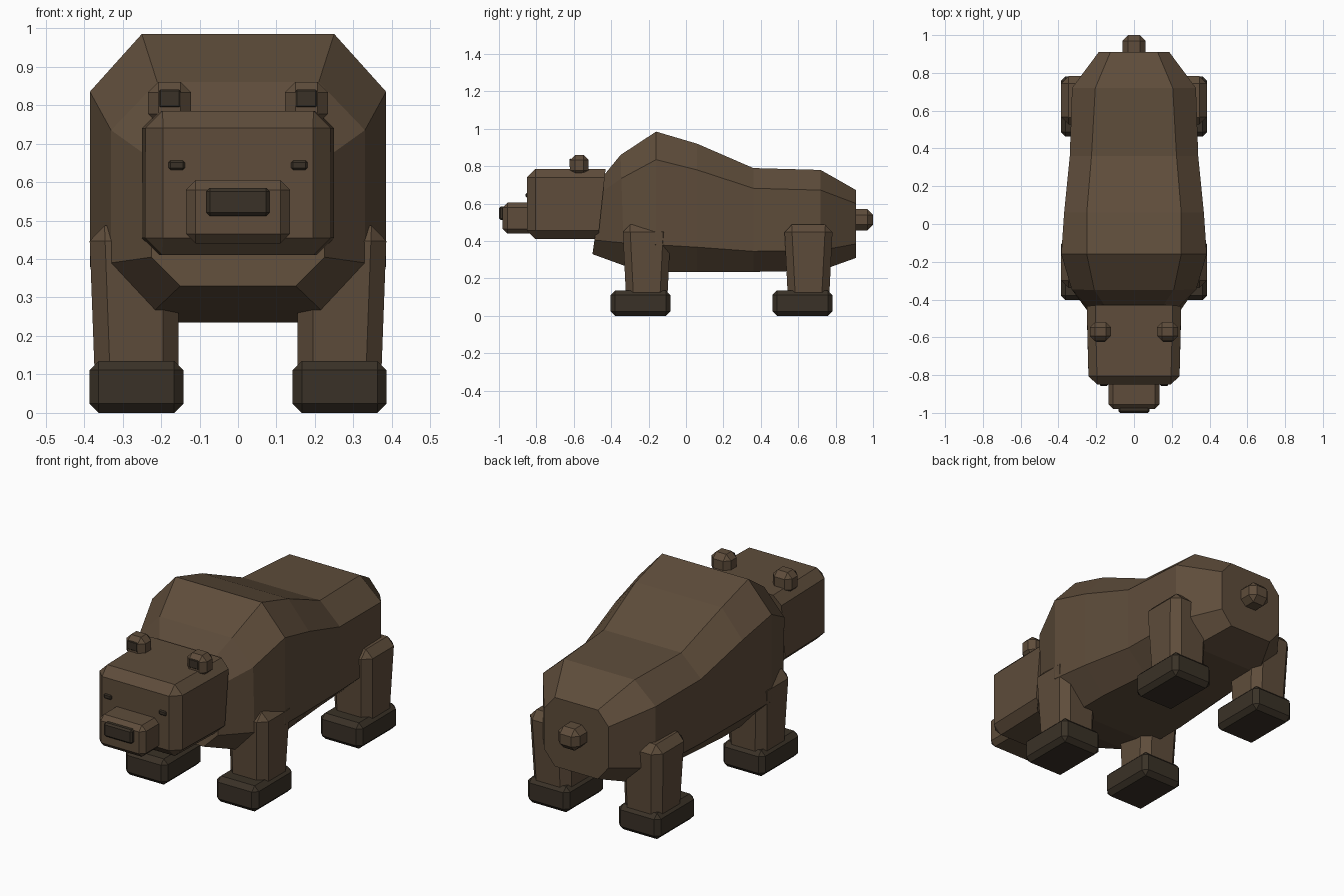
import bpy, bmesh

if "Cube" in bpy.data.objects:
    bpy.data.objects.remove(bpy.data.objects["Cube"], do_unlink=True)


def material(name, rgb):
    mat = bpy.data.materials.new(name)
    mat.use_nodes = True
    mat.diffuse_color = (*rgb, 1)
    mat.node_tree.nodes["Principled BSDF"].inputs["Base Color"].default_value = (*rgb, 1)
    return mat


FUR = material("brown fur", (0.112, 0.073, 0.043))
DARK = material("dark brown", (0.042, 0.031, 0.020))


def finish(name, bm, mat):
    bmesh.ops.recalc_face_normals(bm, faces=bm.faces)
    mesh = bpy.data.meshes.new(name)
    bm.to_mesh(mesh)
    bm.free()
    mesh.materials.append(mat)
    obj = bpy.data.objects.new(name, mesh)
    bpy.context.collection.objects.link(obj)
    return obj


def block(name, x, y, z, bevel, mat, shape=None, open_back=False):
    """Chamfered box between (min, max) ranges; shape moves corners first."""
    bm = bmesh.new()
    bmesh.ops.create_cube(bm, size=1)
    for v in bm.verts:
        v.co = [lo + (c + 0.5) * (hi - lo) for c, (lo, hi) in zip(v.co, (x, y, z))]
        if shape:
            shape(v.co)
    edges = [e for e in bm.edges
             if not (open_back and all(v.co.y > sum(y) / 2 for v in e.verts))]
    bmesh.ops.bevel(bm, geom=edges, offset=bevel, segments=1, affect='EDGES',
                    clamp_overlap=True)
    return finish(name, bm, mat)


def pair(name, x, *args, **kw):
    for side, sx in (("left", 1), ("right", -1)):
        xs = tuple(sorted(sx * v for v in x))
        block(f"{name}_{side}", xs, *args, **kw)


# Body: eight-sided rings lofted from chest to rump
# y, lean, half widths (top, side, bottom), heights (top, shoulder, hip, bottom)
RINGS = [
    (-0.50, 0.06, 0.15, 0.225, 0.15, 0.75, 0.66, 0.405, 0.33),
    (-0.33, -0.02, 0.21, 0.33, 0.215, 0.86, 0.735, 0.39, 0.268),
    (-0.16, 0, 0.25, 0.385, 0.25, 0.985, 0.835, 0.38, 0.235),
    (0.06, 0, 0.25, 0.37, 0.25, 0.92, 0.78, 0.367, 0.235),
    (0.36, 0, 0.225, 0.34, 0.225, 0.79, 0.682, 0.345, 0.235),
    (0.72, 0, 0.205, 0.328, 0.21, 0.78, 0.672, 0.35, 0.242),
    (0.91, 0, 0.125, 0.187, 0.125, 0.672, 0.60, 0.385, 0.31),
]
bm = bmesh.new()
rings = []
for y, lean, wt, ws, wb, zt, zs, zh, zb in RINGS:
    half = [(wt, zt), (ws, zs), (ws, zh), (wb, zb)]
    outline = half + [(-w, z) for w, z in reversed(half)]
    rings.append([bm.verts.new((w, y + lean * (z - zb) / (zt - zb), z)) for w, z in outline])
for a, b in zip(rings, rings[1:]):
    for i in range(len(a)):
        j = (i + 1) % len(a)
        bm.faces.new((a[i], a[j], b[j], b[i]))
bm.faces.new(rings[0])
bm.faces.new(rings[-1])
finish("body", bm, FUR)


# Head, slightly narrower towards the face
def taper_head(co):
    if co.y < -0.6:
        co.x *= 0.96
    elif co.z > 0.6:
        co.y += 0.04


block("head", (-0.25, 0.25), (-0.85, -0.47), (0.41, 0.785), 0.045, FUR, taper_head, True)
block("muzzle", (-0.135, 0.135), (-0.98, -0.80), (0.44, 0.605), 0.025, FUR)
block("nose", (-0.082, 0.082), (-1.0, -0.96), (0.512, 0.585), 0.009, DARK)
pair("eye", (0.138, 0.181), (-0.857, -0.842), (0.632, 0.656), 0.005, DARK)

# Ears with dark inner plates
pair("ear", (0.122, 0.234), (-0.62, -0.52), (0.75, 0.86), 0.027, FUR)
pair("inner_ear", (0.150, 0.205), (-0.624, -0.615), (0.795, 0.84), 0.003, DARK)

# Legs narrow towards the paws
for place, mid in (("front", -0.21), ("rear", 0.655)):
    def taper_leg(co, mid=mid):
        if co.z < 0.3:
            co.y = mid + (co.y - mid) * 0.84
            if abs(co.x) > 0.3:
                co.x *= 0.96
    pair(f"{place}_leg", (0.155, 0.387), (mid - 0.13, mid + 0.13), (0.07, 0.487),
         0.04, FUR, taper_leg)
    paw = mid - 0.033
    pair(f"{place}_paw", (0.142, 0.386), (paw - 0.16, paw + 0.16), (0, 0.135), 0.024, DARK)

# Tail
block("tail", (-0.062, 0.062), (0.87, 1.0), (0.457, 0.57), 0.03, FUR)
